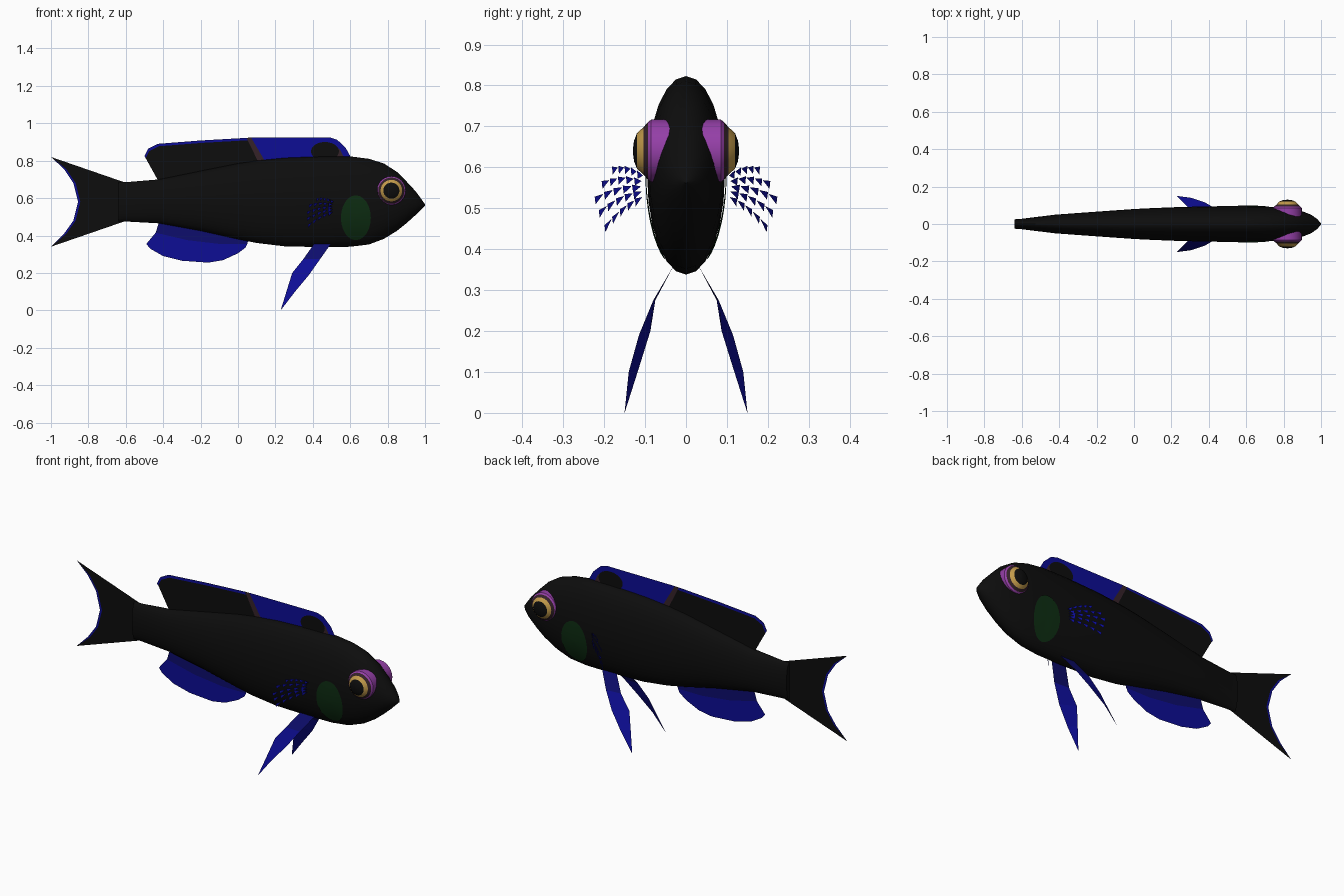
import bpy, bmesh, math

if "Cube" in bpy.data.objects:
    bpy.data.objects.remove(bpy.data.objects["Cube"])

def mat(name, r, g, b):
    m = bpy.data.materials.new(name)
    m.diffuse_color = (r, g, b, 1)
    m.use_nodes = True
    m.node_tree.nodes["Principled BSDF"].inputs["Base Color"].default_value = m.diffuse_color
    return m

BLACK = mat("black", .004, .004, .004)
BLUE = mat("royal blue", .004, .004, .30)
NAVY = mat("navy", .004, .004, .15)
PURPLE = mat("purple", .30, .05, .39)
GOLD = mat("gold", .55, .33, .07)
BROWN = mat("dark brown", .035, .016, .022)
GREEN = mat("dark green", .004, .026, .006)

def build(name, verts, faces, mats, idx=None, smooth=False):
    me = bpy.data.meshes.new(name)
    me.from_pydata(verts, [], faces)
    for m in mats:
        me.materials.append(m)
    if idx:
        for p, i in zip(me.polygons, idx):
            p.material_index = i
    bm = bmesh.new()
    bm.from_mesh(me)
    bmesh.ops.recalc_face_normals(bm, faces=bm.faces)
    bm.to_mesh(me)
    bm.free()
    if smooth:
        me.shade_smooth()
        me.set_sharp_from_angle(angle=math.radians(40))
    ob = bpy.data.objects.new(name, me)
    bpy.context.collection.objects.link(ob)
    return ob

def sheet(name, pts, m, y=0.0):
    """Flat outline in the xz plane; with y given, a thin decal on both sides."""
    verts, faces = [], []
    for s in ((1, -1) if y else (0,)):
        faces.append(range(len(verts), len(verts) + len(pts)))
        verts += [(x, s * y, z) for x, z in pts]
    return build(name, verts, [list(f) for f in faces], [m])

def ellipse(cx, cz, rx, rz, n=24):
    return [(cx + rx * math.cos(2 * math.pi * i / n), cz + rz * math.sin(2 * math.pi * i / n)) for i in range(n)]

# Body: elliptical sections (x, top, bottom, half width)
ST = [(-.64, .685, .475, .025), (-.6, .685, .475, .028), (-.42, .70, .465, .05), (-.2, .745, .425, .066),
      (0, .785, .38, .08), (.1, .80, .36, .085), (.25, .815, .342, .091), (.45, .823, .338, .095),
      (.6, .823, .34, .095), (.7, .81, .352, .093), (.78, .785, .382, .09), (.85, .74, .425, .08),
      (.9, .69, .465, .068), (.95, .636, .51, .048), (.98, .595, .54, .026), (1.0, .567, .56, .003)]
N = 24
verts, faces = [], []
for x, t, b, w in ST:
    for k in range(N):
        a = 2 * math.pi * k / N
        verts.append((x, w * math.cos(a), (t + b) / 2 + (t - b) / 2 * math.sin(a)))
for i in range(len(ST) - 1):
    for k in range(N):
        j = (k + 1) % N
        faces.append((i * N + k, i * N + j, (i + 1) * N + j, (i + 1) * N + k))
faces += [list(range(N)), list(range((len(ST) - 1) * N, len(ST) * N))]
build("body", verts, faces, [BLACK], smooth=True)

def side_y(x, z):
    """Body half width at a point of the side view."""
    for p, q in zip(ST, ST[1:]):
        if p[0] <= x <= q[0]:
            f = (x - p[0]) / (q[0] - p[0])
            t, b, w = (p[i] + f * (q[i] - p[i]) for i in (1, 2, 3))
            return w * math.sqrt(max(0, 1 - ((z - (t + b) / 2) / ((t - b) / 2)) ** 2))
    return 0

# Gill patches, laid on the body surface in rings
verts, faces = [], []
for s in (1, -1):
    o = len(verts)
    for r in (.02, .35, .7, 1):
        verts += [(x, s * (side_y(x, z) + .004), z) for x, z in ellipse(.63, .495, .08 * r, .12 * r)]
    faces.append(list(range(o, o + N)))
    for i in range(3):
        for k in range(N):
            j = (k + 1) % N
            faces.append((o + i * N + k, o + i * N + j, o + (i + 1) * N + j, o + (i + 1) * N + k))
build("gill_patches", verts, faces, [GREEN], smooth=True)

# Eyes: turned profile (y, radius), one colour per ring
PROF = [(.03, .077), (.085, .077), (.093, .07), (.104, .058), (.120, .043), (.127, .025), (.13, .003)]
RING = [0, 0, 1, 2, 3, 3]
for s, name in ((1, "eye_left"), (-1, "eye_right")):
    verts, faces, idx = [], [], []
    for y, r in PROF:
        verts += [(x, s * y, z) for x, z in ellipse(.82, .64, r, r)]
    for i, c in enumerate(RING):
        for k in range(N):
            j = (k + 1) % N
            faces.append((i * N + k, i * N + j, (i + 1) * N + j, (i + 1) * N + k))
            idx.append(c)
    faces.append(list(range(6 * N, 7 * N)))
    idx.append(3)
    build(name, verts, faces, [PURPLE, BROWN, GOLD, BLACK], idx, True)

# Tail fin with a thin blue trailing edge
edge = [(-1, .82), (-.93, .755), (-.88, .68), (-.855, .58), (-.88, .48), (-.93, .41), (-1, .34)]
inner = [(x + .012, z) for x, z in edge[1:-1]]
sheet("tail_fin", [(-.6, .682)] + [edge[0]] + inner + [edge[-1]] + [(-.6, .478)], BLACK)
sheet("tail_fin_edge", edge + inner[::-1], BLUE)

# Dorsal fin: black rear, brown stripe, blue front, dark spot
top = [(.045, .922), (-.2, .908), (-.43, .89), (-.48, .865), (-.5, .825)]
sheet("dorsal_rear", [(.12, .77)] + top + [(-.425, .69), (-.2, .70)], BLACK)
sheet("dorsal_stripe", [(.12, .77), (.16, .77), (.07, .924), (.045, .922)], BROWN)
sheet("dorsal_front", [(.16, .77), (.6, .80), (.6, .825), (.575, .87), (.53, .912), (.49, .925), (.07, .924)], BLUE)
sheet("dorsal_spot_rim", [(.53, .82), (.565, .82), (.545, .86), (.51, .885)], BROWN, .002)
sheet("dorsal_spot", ellipse(.465, .85, .075, .05), BLACK, .003)
sheet("dorsal_edge", top + [(x + .006, z - .013) for x, z in top[::-1]], BLUE, .002)

# Anal fin: navy base, blue outer part
mid = [(.05, .355), (-.1, .355), (-.27, .375), (-.44, .415)]
sheet("anal_fin_base", mid + [(-.42, .48), (-.2, .45), (.06, .40)], NAVY)
sheet("anal_fin", mid + [(-.49, .355), (-.47, .33), (-.4, .29), (-.3, .265), (-.16, .255), (-.08, .268),
                         (0, .305), (.04, .335)], BLUE)

# Pelvic fins: curved strips between leading and trailing edges
LEAD = [(.50, .03, .36), (.44, .08, .275), (.38, .115, .19), (.305, .14, .10), (.23, .15, .002)]
TRAIL = [(.41, .03, .36), (.35, .075, .275), (.29, .087, .20), (.262, .115, .11), (.228, .15, 0)]
for s, name in ((1, "pelvic_fin_left"), (-1, "pelvic_fin_right")):
    verts = [(x, s * y, z) for x, y, z in LEAD + TRAIL]
    build(name, verts, [(i, i + 1, i + 6, i + 5) for i in range(4)], [NAVY, BLUE], [0, 1, 1, 1])

# Pectoral fins: fans of broken rays
TIPS = [(.42, .18, .598), (.38, .205, .563), (.37, .222, .525), (.37, .212, .492), (.375, .198, .456)]
for s, name in ((1, "pectoral_fin_left"), (-1, "pectoral_fin_right")):
    verts, faces = [], []
    for k, tip in enumerate(TIPS):
        base = (.525, .095, .572 - .01 * k)
        def at(t, dz=0):
            x, y, z = (a + t * (b - a) for a, b in zip(base, tip))
            return (x, s * y, z + .012 * math.sin(math.pi * t) + dz)
        for i in range(5):
            t = .12 + i * .18
            faces.append((len(verts), len(verts) + 1, len(verts) + 2))
            verts += [at(t), at(t + .17, .004), at(t + .15, -.016)]
    build(name, verts, faces, [BLUE])
